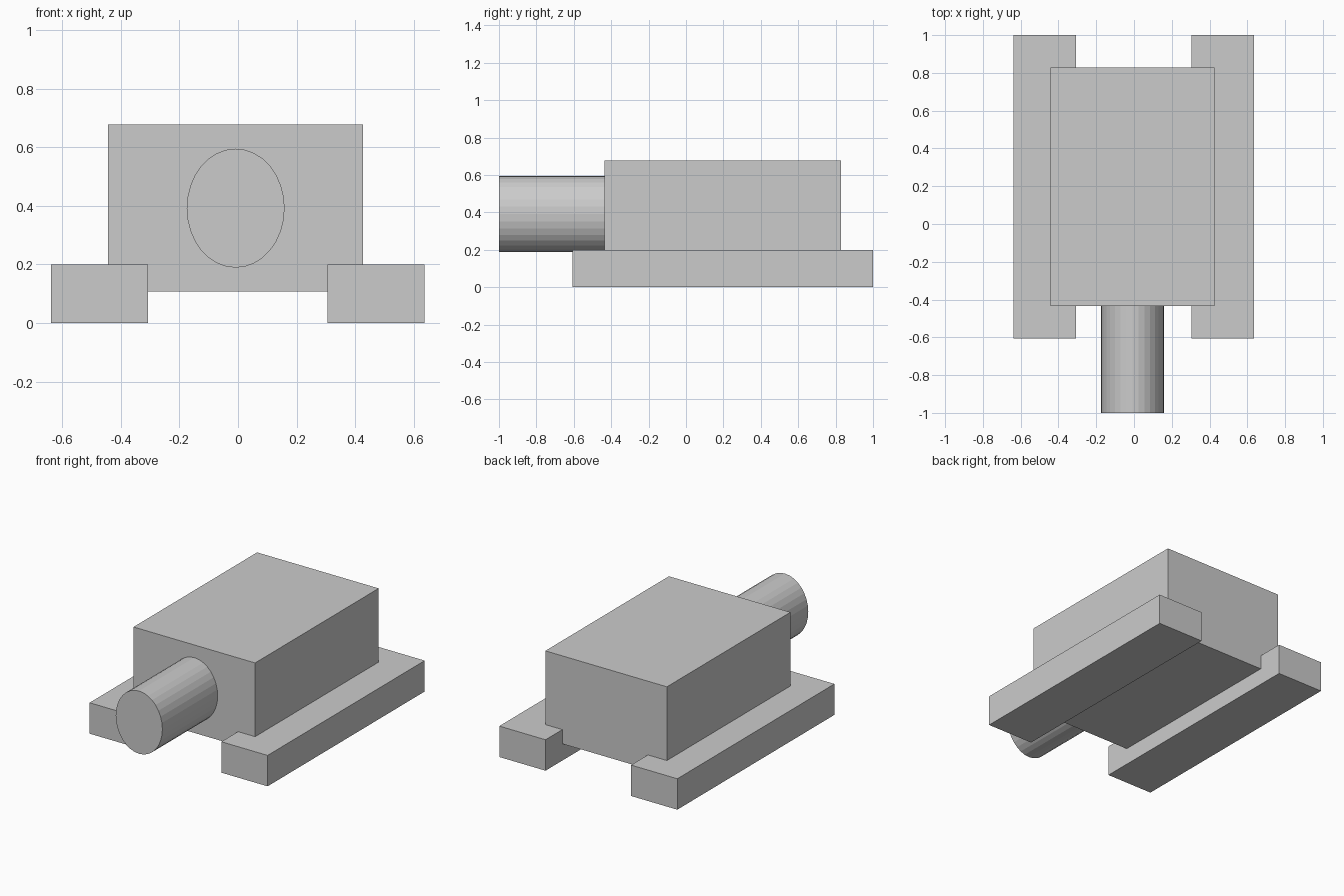
import bpy
from math import pi

if "Cube" in bpy.data.objects:
    bpy.data.objects.remove(bpy.data.objects["Cube"])


def box(name, x, y, z):
    """Axis-aligned box from (min, max) ranges."""
    bpy.ops.mesh.primitive_cube_add(size=1, location=[(a + b) / 2 for a, b in (x, y, z)])
    ob = bpy.context.object
    ob.name = name
    ob.scale = [b - a for a, b in (x, y, z)]
    bpy.ops.object.transform_apply(location=False, rotation=False, scale=True)
    return ob


# Main body, resting in the side rails
box("body", (-0.443, 0.427), (-0.435, 0.828), (0.108, 0.677))

# Pair of side rails
for side, x in (("left", (-0.638, -0.307)), ("right", (0.305, 0.636))):
    box(side + "_rail", x, (-0.606, 1.0), (0.0, 0.2))

# Oval barrel, with its rear end seated just inside the body
front, back = -1.0, -0.42
bpy.ops.mesh.primitive_cylinder_add(
    vertices=32, radius=1, depth=back - front,
    location=(-0.008, (front + back) / 2, 0.392), rotation=(pi / 2, 0, 0))
barrel = bpy.context.object
barrel.name = "barrel"
barrel.scale = (0.167, 0.203, 1)
bpy.ops.object.transform_apply(location=False, rotation=True, scale=True)
